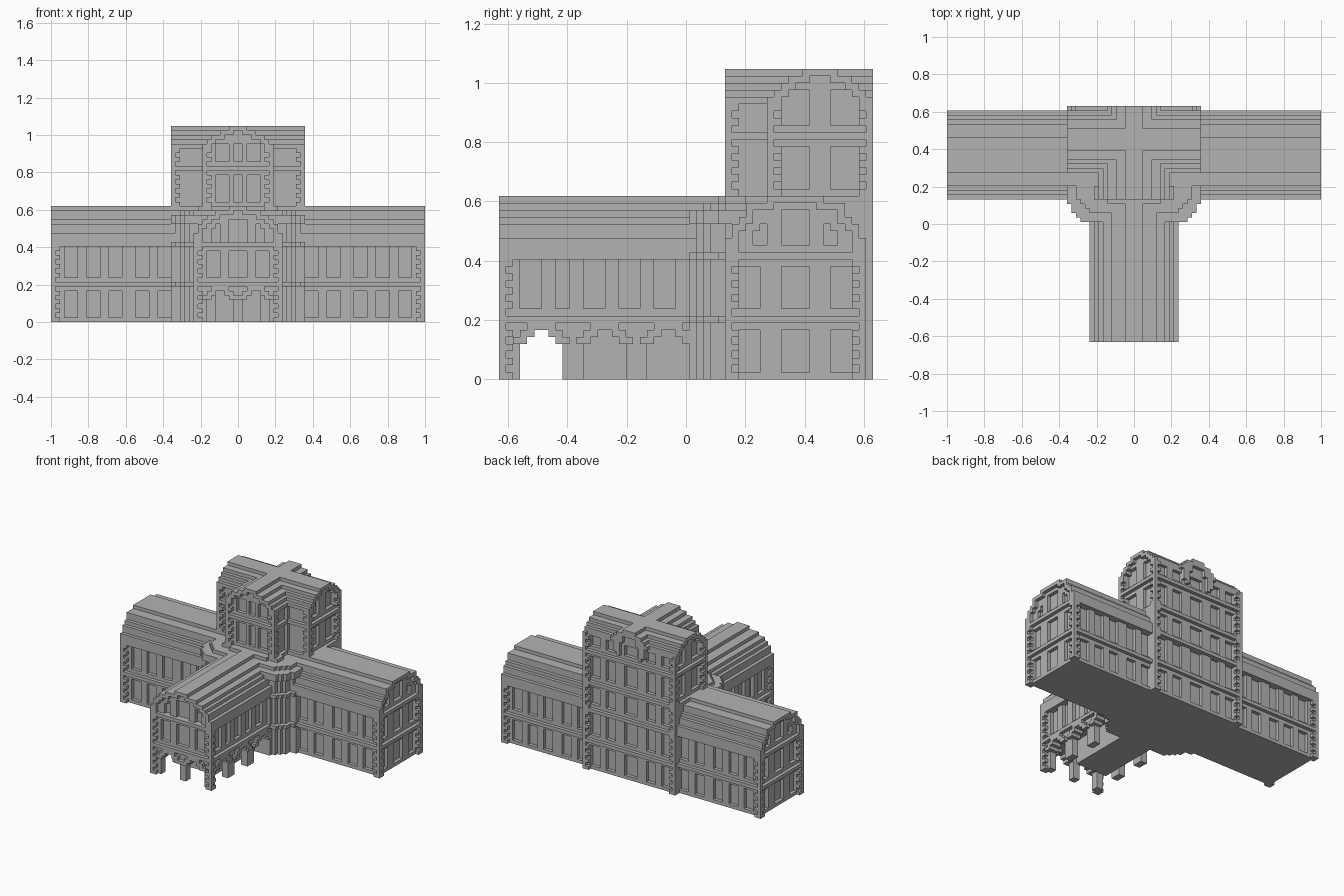
import bpy
import bmesh

U = 1 / 42          # size of one building block
cells = {}          # block position -> part name


def add_box(part, x, y, z):
    for i in range(*x):
        for j in range(*y):
            for k in range(*z):
                cells.setdefault((i, j, k), part)


def cut(x, y, z):
    """Remove a block and its mirror image across x."""
    cells.pop((x, y, z), None)
    cells.pop((-1 - x, y, z), None)


def cut_box(x, y, z):
    for i in range(*x):
        for j in range(*y):
            for k in range(*z):
                cut(i, j, k)


def half_at(profile, z):
    """Half width of a stepped roof profile at height z."""
    return next((half for half, top in profile if z < top), 0)


def add_vault(part, axis, span, centre, profile, z0=0):
    """Extrude a stepped barrel profile along x or y."""
    for z in range(z0, profile[-1][1]):
        half = half_at(profile, z)
        side = (int(centre - half), int(centre + half))
        if axis == 'x':
            add_box(part, span, side, (z, z + 1))
        else:
            add_box(part, side, span, (z, z + 1))


def facade(axis, plane, step, span, height, windows, bands,
           quoins=(1, 1), profile=None, keep=None):
    """Sink wall fields by one block and windows by two, leaving
    toothed corner stones, floor bands and gable trim proud."""
    lo, hi = span
    mid = (lo + hi) / 2
    for z in range(*height):
        for h in range(lo, hi):
            tooth = 1 + (z % 2 == 0)
            if quoins[0] and h < lo + tooth or quoins[1] and h >= hi - tooth:
                continue
            if z in bands or (keep and keep(h, z)):
                continue
            if profile and abs(h + 0.5 - mid) > half_at(profile, z + 1) - 1:
                continue
            deep = any(a <= h < b and c <= z < d for a, b, c, d in windows)
            for n in range(2 if deep else 1):
                d = plane + step * n
                cut(*((d, h, z) if axis == 'x' else (h, d, z)))


def grid(columns, rows):
    return [(a, b, c, d) for a, b in columns for c, d in rows]


# Stepped roof profiles: (half width, top)
WING = [(10, 20), (9, 22), (8, 23), (7, 25), (4, 26)]
PORCH = [(10, 20), (9, 22), (8, 23), (7, 24), (5, 25), (2, 26)]
TOWER = [(7.5, 40), (6.5, 41), (5.5, 42), (4.5, 43), (2.5, 44)]
GABLE = [(8, 40), (7, 41), (6, 42), (4, 43), (2, 44)]
DORMER = [(6, 41), (5, 42), (4, 43), (2, 44)]
LOW_ROWS = [(1, 7), (10, 17)]
END_ROWS = [(1, 7), (10, 16)]
TOP_ROWS = [(27, 33), (36, 40)]
LOW_BANDS = (8, 17)
ALL_BANDS = (8, 17, 25, 34)

# Main masses
add_vault('central_tower', 'x', (-15, 15), 45.5, TOWER)
add_vault('tower_front_gable', 'y', (32, 45), 0, GABLE)
add_vault('tower_back_dormer', 'y', (46, 53), 0, DORMER, 38)
add_vault('left_wing', 'x', (0, 42), 42, WING)
add_vault('right_wing', 'x', (-42, 0), 42, WING)
add_vault('front_wing', 'y', (0, 40), 0, PORCH)

# Rounded corners where the front wing meets the side wings
reach = {27: 12, 28: 13, 29: 14, 30: 14}


def in_corner(x, y):
    return 27 <= y < 35 and x < reach.get(y, 15)


for z in range(26):
    if z < 24:
        dx, dy = (0, 0) if z in LOW_BANDS or z >= 22 else (1, 1)
    else:
        dx, dy = (2, 2) if z == 24 else (6, 4)
    for x in range(0, 15):
        for y in range(27, 36):
            if in_corner(x + dx, y - dy if y < 32 else y):
                cells.setdefault((x, y, z), 'corner_bays')
                cells.setdefault((-1 - x, y, z), 'corner_bays')

# Open arcade under the front wing, with a solid core behind it
cut_box((0, 7), (3, 9), (0, 7))
cut_box((5, 7), (9, 27), (0, 7))
ARCH = [(3, 5), (2, 6), (1, 7)]
HOOD = [(4, 6), (3, 7), (2, 8)]
side_bays = (6, 15, 24)
for z in range(7):
    r = half_at(ARCH, z)
    cut_box((4 - r, 4 + r), (0, 3), (z, z + 1))
    for c in side_bays:
        cut_box((7, 10), (c - r, c + r), (z, z + 1))


def hood(centres):
    return lambda h, z: z < 8 and z >= 5 and any(
        abs(h + 0.5 - c) < half_at(HOOD, z) for c in centres)


# Front wing walls
facade('x', 9, -1, (0, 27), (0, 18),
       grid([(3, 6), (8, 10), (12, 15), (17, 20), (22, 25)], [(10, 17)]),
       LOW_BANDS, (1, 0), keep=hood(side_bays))
facade('y', 0, 1, (-10, 10), (0, 25),
       grid([(-7, -4), (-2, 2), (4, 7)], [(10, 16)])
       + [(-2, 2, 18, 23), (-6, -4, 18, 21), (4, 6, 18, 21),
          (-5, -4, 21, 22), (4, 5, 21, 22)],
       LOW_BANDS, profile=PORCH, keep=hood((-4, 4)))

# Side wing fronts and backs
wing_columns = [(15, 18), (20, 23), (26, 29), (31, 34), (36, 39)]
for plane, step in ((32, 1), (51, -1)):
    facade('y', plane, step, (15, 42), (0, 18),
           grid(wing_columns, LOW_ROWS), LOW_BANDS, (0, 1))

# Side wing ends with arched gable windows
facade('x', 41, -1, (32, 52), (0, 25),
       grid([(34, 37), (40, 44), (47, 50)], END_ROWS)
       + [(40, 44, 19, 24), (36, 38, 19, 21), (46, 48, 19, 21),
          (37, 38, 21, 22), (46, 47, 21, 22)],
       LOW_BANDS, profile=WING)

# Tower walls
facade('x', 14, -1, (38, 53), (26, 43),
       grid([(40, 44), (47, 51)], TOP_ROWS)
       + [(41, 44, 40, 41), (47, 50, 40, 41)], ALL_BANDS, profile=TOWER)
facade('y', 32, 1, (-8, 8), (26, 43),
       grid([(-5, -2), (-1, 1), (2, 5)], TOP_ROWS), ALL_BANDS, profile=GABLE)
facade('x', 7, -1, (32, 38), (26, 39), [], ALL_BANDS, (1, 0))
facade('y', 38, 1, (8, 15), (26, 39), [], ALL_BANDS, (0, 1))


def dormer_ring(h, z):
    """Raised arch around the back dormer window."""
    dist = max(abs(h + 0.5), abs(z + 0.5 - 39))
    return z >= 36 and 3 < dist < 5 and abs(h) + abs(z - 39) < 8


facade('y', 52, -1, (-15, 15), (0, 40),
       grid([(-13, -10), (-8, -5), (-2, 2), (5, 8), (10, 13)],
            LOW_ROWS + [(19, 24), (27, 33), (36, 39)]),
       ALL_BANDS, keep=dormer_ring)
cut_box((0, 2), (52, 53), (40, 42))

# One stone material
stone = bpy.data.materials.new('grey_stone')
stone.use_nodes = True
colour = (0.45, 0.45, 0.45, 1)
stone.diffuse_color = colour
stone.node_tree.nodes['Principled BSDF'].inputs['Base Color'].default_value = colour

cube = bpy.data.objects.get('Cube')
if cube:
    bpy.data.objects.remove(cube)

# Outer skin of each part
SIDES = []
for axis in range(3):
    for sign in (0, 1):
        a, b = (axis + 1) % 3, (axis + 2) % 3
        ring = []
        for p, q in ((0, 0), (1, 0), (1, 1), (0, 1)):
            corner = [0, 0, 0]
            corner[axis], corner[a], corner[b] = sign, p, q
            ring.append(tuple(corner))
        move = [0, 0, 0]
        move[axis] = 1 if sign else -1
        SIDES.append((move, ring if sign else ring[::-1]))

for part in sorted(set(cells.values())):
    bm = bmesh.new()
    verts = {}
    for (x, y, z), owner in cells.items():
        if owner != part:
            continue
        for (i, j, k), ring in SIDES:
            if (x + i, y + j, z + k) in cells:
                continue
            face = []
            for p, q, r in ring:
                key = (x + p, y + q, z + r)
                if key not in verts:
                    verts[key] = bm.verts.new(
                        (key[0] * U, (key[1] - 26.5) * U, key[2] * U))
                face.append(verts[key])
            bm.faces.new(face)
    bmesh.ops.dissolve_limit(bm, angle_limit=0.02, verts=bm.verts[:],
                             edges=bm.edges[:], use_dissolve_boundaries=False)
    mesh = bpy.data.meshes.new(part)
    bm.to_mesh(mesh)
    bm.free()
    mesh.materials.append(stone)
    bpy.context.scene.collection.objects.link(bpy.data.objects.new(part, mesh))
